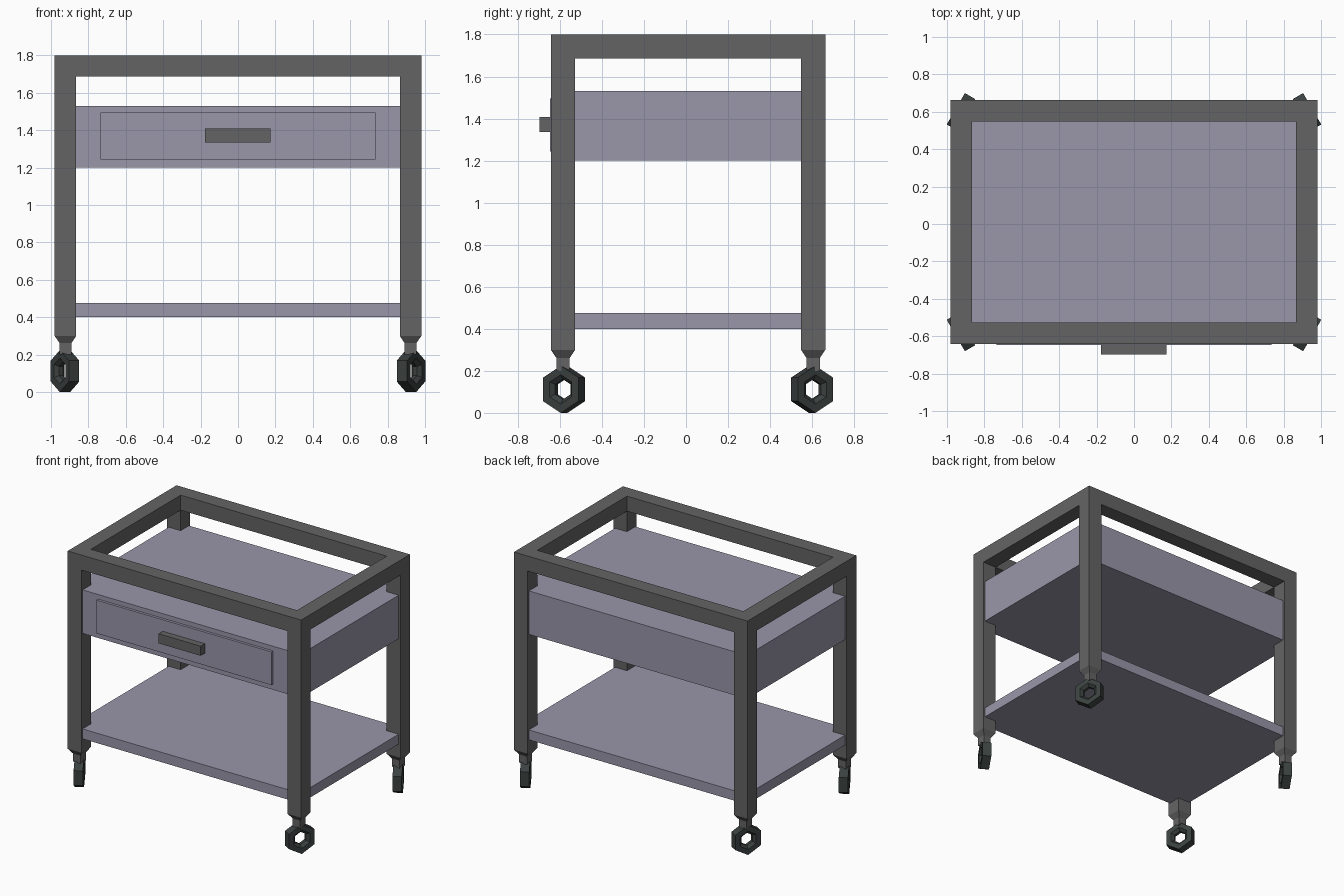
import bpy, bmesh, math
from mathutils import Matrix

if "Cube" in bpy.data.objects:
    bpy.data.objects.remove(bpy.data.objects["Cube"])

YC = 0.01  # the frame sits slightly behind the origin because of the handle


def material(name, rgb):
    m = bpy.data.materials.new(name)
    m.diffuse_color = (*rgb, 1.0)
    m.use_nodes = True
    m.node_tree.nodes["Principled BSDF"].inputs["Base Color"].default_value = m.diffuse_color
    return m


GREY = material("frame grey", (0.127, 0.127, 0.127))
LAVENDER = material("lavender grey panel", (0.32, 0.305, 0.40))
RUBBER = material("dark wheel", (0.042, 0.052, 0.050))


def finish(name, bm, mat):
    bmesh.ops.recalc_face_normals(bm, faces=bm.faces)
    me = bpy.data.meshes.new(name)
    bm.to_mesh(me)
    bm.free()
    me.materials.append(mat)
    ob = bpy.data.objects.new(name, me)
    bpy.context.collection.objects.link(ob)
    return ob


def box(name, x, y, z, mat):
    bm = bmesh.new()
    bmesh.ops.create_cube(bm, size=1)
    for v in bm.verts:
        v.co = [r[0] if c < 0 else r[1] for c, r in zip(v.co, (x, y, z))]
    return finish(name, bm, mat)


# Frame: one block hollowed by three cutters, leaving legs and top rails
OX, OY, T = 0.98, 0.6525, 0.115
IX, IY = OX - T, OY - T
frame = box("frame", (-OX, OX), (YC - OY, YC + OY), (0.30, 1.80), GREY)
cutters = [
    box("cutter_front", (-IX, IX), (-2, 2), (0, 1.686), GREY),
    box("cutter_side", (-2, 2), (YC - IY, YC + IY), (0, 1.686), GREY),
    box("cutter_top", (-IX, IX), (YC - IY, YC + IY), (0, 3), GREY),
]
for c in cutters:
    mod = frame.modifiers.new("cut", 'BOOLEAN')
    mod.operation, mod.solver, mod.object = 'DIFFERENCE', 'EXACT', c
bpy.context.view_layer.update()
hollow = bpy.data.meshes.new_from_object(
    frame.evaluated_get(bpy.context.evaluated_depsgraph_get()))
frame.modifiers.clear()
frame.data = hollow
for c in cutters:
    bpy.data.objects.remove(c)

# Drawer box and lower shelf, set just inside the outer frame faces
PX, PY = 0.965, 0.638
box("drawer_box", (-PX, PX), (YC - PY, YC + PY), (1.20, 1.53), LAVENDER)
box("lower_shelf", (-PX, PX), (YC - PY, YC + PY), (0.40, 0.475), LAVENDER)

# Drawer front and handle
box("drawer_front", (-0.735, 0.735), (-0.648, -0.60), (1.243, 1.495), LAVENDER)
box("drawer_handle", (-0.177, 0.175), (-0.698, -0.64), (1.335, 1.408), GREY)


def caster_stem(name, x, y):
    # Square leg end tapering to a narrow stem
    bm = bmesh.new()
    rings = []
    for h, z in ((T / 2, 0.30), (0.032, 0.262), (0.032, 0.20)):
        rings.append([bm.verts.new((x + sx * h, y + sy * h, z))
                      for sx, sy in ((-1, -1), (1, -1), (1, 1), (-1, 1))])
    for a, b in zip(rings, rings[1:]):
        for i in range(4):
            j = (i + 1) % 4
            bm.faces.new((a[i], a[j], b[j], b[i]))
    bm.faces.new(rings[0])
    bm.faces.new(rings[-1])
    finish(name, bm, GREY)


def wheel(name, x, y, yaw):
    # Six-sided ring, narrowing towards its hole
    profile = [(0.112, -0.032), (0.112, 0.032), (0.070, 0.032),
               (0.048, 0.012), (0.048, -0.012), (0.070, -0.032)]
    bm = bmesh.new()
    rings = []
    for k in range(6):
        a = math.pi / 2 + k * math.pi / 3
        rings.append([bm.verts.new((w, r * math.cos(a), r * math.sin(a)))
                      for r, w in profile])
    for k in range(6):
        a, b = rings[k], rings[(k + 1) % 6]
        for i in range(6):
            j = (i + 1) % 6
            bm.faces.new((a[i], a[j], b[j], b[i]))
    bm.transform(Matrix.Translation((x, y, 0.112)) @ Matrix.Rotation(yaw, 4, 'Z'))
    finish(name, bm, RUBBER)


# Four casters, mirrored across both axes
for sx, side in ((-1, "left"), (1, "right")):
    for sy, end in ((-1, "front"), (1, "back")):
        caster_stem(f"{end}_{side}_stem", sx * (OX - T / 2), YC + sy * (OY - T / 2))
        wheel(f"{end}_{side}_wheel", sx * 0.925, YC + sy * 0.59,
              sx * sy * math.radians(30))
